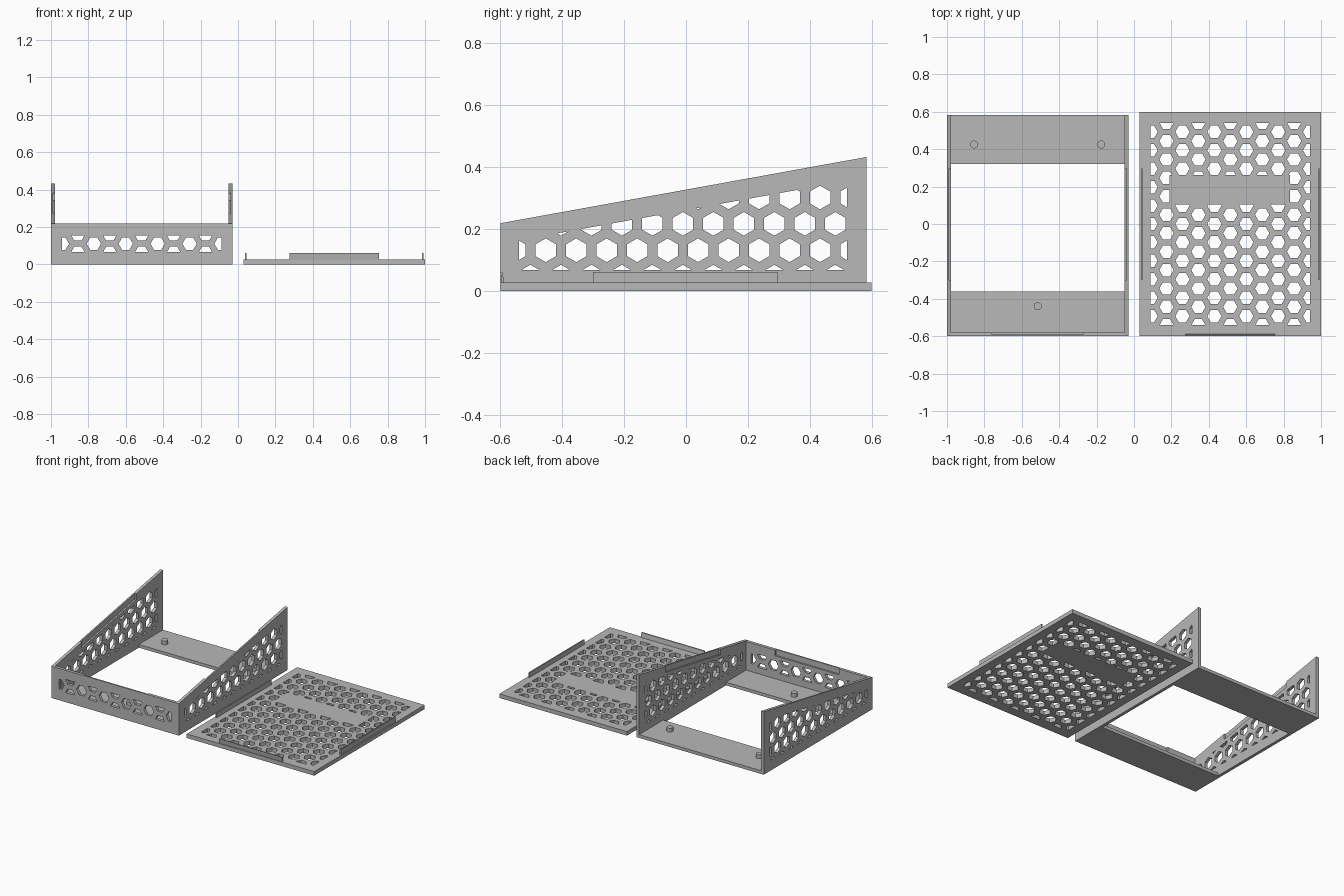
import bpy, bmesh, math

if "Cube" in bpy.data.objects:
    bpy.data.objects.remove(bpy.data.objects["Cube"], do_unlink=True)

grey = bpy.data.materials.new("matte grey")
grey.use_nodes = True
COL = (0.48, 0.48, 0.48, 1)
grey.diffuse_color = COL
grey.node_tree.nodes["Principled BSDF"].inputs["Base Color"].default_value = COL

T = 0.021          # wall thickness
PITCH = 0.0985     # honeycomb spacing
HEX_R = 0.0383     # honeycomb hole radius


def prism(name, polys, axes, lo, hi):
    """Extrude flat polygons; axes names the two drawing axes and the extrusion axis."""
    idx = ["xyz".index(a) for a in axes]

    def place(u, v, w):
        p = [0, 0, 0]
        for i, c in zip(idx, (u, v, w)):
            p[i] = c
        return p

    bm = bmesh.new()
    for poly in polys:
        a = [bm.verts.new(place(u, v, lo)) for u, v in poly]
        b = [bm.verts.new(place(u, v, hi)) for u, v in poly]
        bm.faces.new(a)
        bm.faces.new(b[::-1])
        n = len(poly)
        for i in range(n):
            j = (i + 1) % n
            bm.faces.new((a[j], a[i], b[i], b[j]))
    bmesh.ops.recalc_face_normals(bm, faces=bm.faces)
    me = bpy.data.meshes.new(name)
    bm.to_mesh(me)
    bm.free()
    me.materials.append(grey)
    ob = bpy.data.objects.new(name, me)
    bpy.context.collection.objects.link(ob)
    return ob


def rect(u0, u1, v0, v1):
    return [(u0, v0), (u1, v0), (u1, v1), (u0, v1)]


def boolean(ob, tool, op="DIFFERENCE"):
    """Apply a boolean and discard the tool."""
    tool.hide_render = True
    mod = ob.modifiers.new("cut", "BOOLEAN")
    mod.operation, mod.object, mod.solver = op, tool, "EXACT"
    deps = bpy.context.evaluated_depsgraph_get()
    me = bpy.data.meshes.new_from_object(ob.evaluated_get(deps))
    ob.modifiers.clear()
    ob.data = me
    bpy.data.objects.remove(tool, do_unlink=True)


def honeycomb(cu, cv, nu, nv, odd_shift):
    """Hexagons in columns along u; odd or even columns shifted half a pitch."""
    out = []
    for i in range(-nu, nu + 1):
        shift = 0.5 if (i % 2 == 1) == odd_shift else 0
        for j in range(-nv, nv + 1):
            u = cu + i * PITCH * math.sqrt(3) / 2
            v = cv + (j + shift) * PITCH
            out.append([(u + HEX_R * math.cos(k * math.pi / 3),
                         v + HEX_R * math.sin(k * math.pi / 3)) for k in range(6)])
    return out


def perforate(ob, hexes, region, axes, lo, hi, blank=None):
    """Cut the hexagons that fall inside region, leaving blank solid."""
    cutter = prism("hole_cutter", hexes, axes, lo - 0.02, hi + 0.02)
    boolean(cutter, prism("region", [region], axes, lo - 0.01, hi + 0.01), "INTERSECT")
    if blank:
        boolean(cutter, prism("blank", [blank], axes, lo - 0.05, hi + 0.05))
    boolean(ob, cutter)


# --- Tray ---
X0, X1, Y0, Y1 = -1.0, -0.03, -0.6, 0.583
ZF, ZB = 0.219, 0.433
MID = (X0 + X1) / 2
HALF = 0.4265


def top(y, drop=0.0):
    return ZF + (y - Y0) * (ZB - ZF) / (Y1 - Y0) - drop


# Sloped side walls, with a recess along the inner top edge
for side, lo, hi, n0, n1 in (("right", X0, X0 + T, X0 + 0.010, X0 + 0.05),
                             ("left", X1 - T, X1, X1 - 0.05, X1 - 0.010)):
    wall = prism(side + "_wall", [[(0, Y0), (0, Y1), (ZB, Y1), (ZF, Y0)]], "zyx", lo, hi)
    ya, yb = -0.54, 0.52
    region = [(0.068, ya), (0.068, yb), (top(yb, 0.066), yb), (top(ya, 0.066), ya)]
    perforate(wall, honeycomb(0.217, -0.01, 2, 6, True), region, "zyx", lo, hi)
    ya, yb = -0.3, 0.296
    notch = [(top(ya, 0.04), ya), (top(yb, 0.04), yb), (top(yb, -0.05), yb), (top(ya, -0.05), ya)]
    boolean(wall, prism("notch", [notch], "zyx", n0, n1))

# Front wall with its recess
front = prism("front_wall", [rect(X0 + T, X1 - T, 0, ZF)], "xzy", Y0, Y0 + T)
perforate(front, honeycomb(MID, 0.111, 5, 1, False),
          rect(MID - HALF, MID + HALF, 0.066, 0.156), "xzy", Y0, Y0 + T)
boolean(front, prism("notch", [rect(MID - 0.243, MID + 0.243, ZF - 0.04, ZF + 0.05)],
                     "xzy", Y0 + 0.010, Y0 + 0.05))

# Floor strips
prism("front_floor", [rect(X0 + T, X1 - T, Y0 + T, -0.362)], "xyz", 0, 0.022)
prism("back_floor", [rect(X0 + T, X1 - T, 0.32, Y1)], "xyz", 0, 0.022)

# Locating pegs
for name, x, y in (("back_right_peg", -0.855, 0.425), ("back_left_peg", -0.175, 0.425),
                   ("front_peg", MID, -0.44)):
    circle = [(x + 0.021 * math.cos(a * math.pi / 16), y + 0.021 * math.sin(a * math.pi / 16))
              for a in range(32)]
    prism(name, [circle], "xyz", 0.015, 0.048)

# --- Lid ---
LX, LT, TAB = 0.515, 0.028, 0.061
lid = prism("lid_panel", [rect(0.03, 1.0, -0.6, 0.6)], "xyz", 0, LT)
perforate(lid, honeycomb(LX, 0, 5, 6, False), rect(LX - HALF, LX + HALF, -0.54, 0.54),
          "xyz", 0, LT, rect(0.19, 0.835, 0.103, 0.262))

# Lid tabs: two upright at the sides, one leaning at the front
for side, s in (("right", -1), ("left", 1)):
    xs = sorted((LX + s * 0.469, LX + s * 0.477))
    prism(side + "_lid_tab", [rect(xs[0], xs[1], -0.3, 0.296)], "xyz", LT - 0.01, TAB)
prism("front_lid_tab", [[(-0.595, LT - 0.005), (-0.587, LT - 0.005), (-0.593, TAB - 0.001), (-0.6, TAB)]],
      "yzx", LX - 0.24, LX + 0.24)
